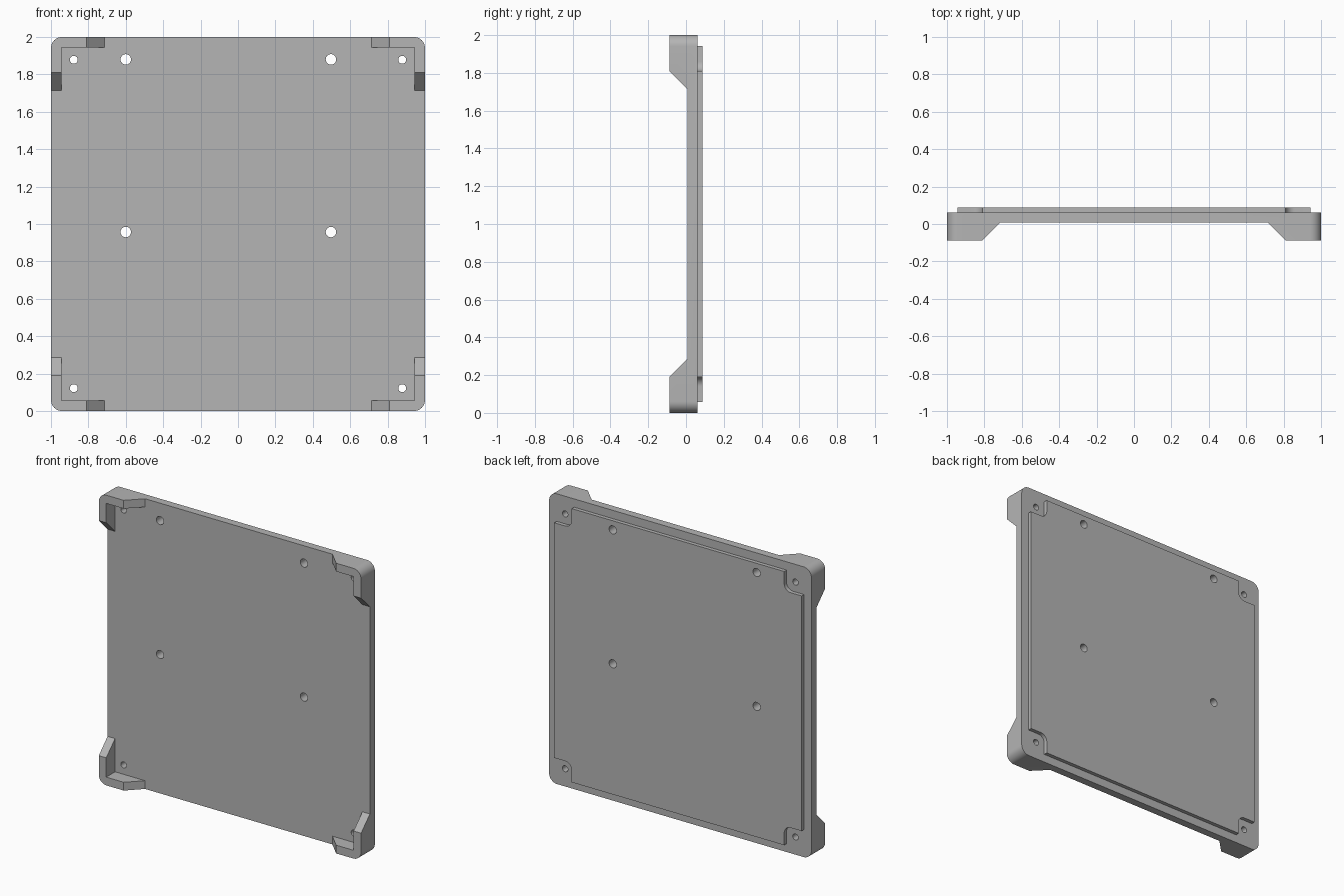
import bpy, bmesh, math
from mathutils import Vector

cube = bpy.data.objects.get("Cube")
if cube:
    bpy.data.objects.remove(cube, do_unlink=True)

# Main dimensions (x and z are measured from the middle of the plate)
HALF = 1.0
FRONT, FLOOR, BACK, PANEL_BACK = -0.088, 0.008, 0.062, 0.088
INNER = 0.943          # inside of the corner lips and edge of the back panel
NOTCH = 0.81           # start of the corner notches and of the lip ramps
RAMP_END = NOTCH - (FLOOR - FRONT)

grey = bpy.data.materials.new("plain grey")
grey.use_nodes = True
grey.diffuse_color = (0.46, 0.46, 0.46, 1)
grey.node_tree.nodes["Principled BSDF"].inputs["Base Color"].default_value = (0.46, 0.46, 0.46, 1)


def prism(name, points, place, depth):
    """Extrude a 2D outline; place(u, v) gives the 3D start of each point."""
    bm = bmesh.new()
    face = bm.faces.new([bm.verts.new(place(u, v)) for u, v in points])
    new = bmesh.ops.extrude_face_region(bm, geom=[face])["geom"]
    bmesh.ops.translate(bm, vec=depth, verts=[g for g in new if isinstance(g, bmesh.types.BMVert)])
    bmesh.ops.recalc_face_normals(bm, faces=bm.faces)
    mesh = bpy.data.meshes.new(name)
    bm.to_mesh(mesh)
    bm.free()
    mesh.materials.append(grey)
    obj = bpy.data.objects.new(name, mesh)
    bpy.context.collection.objects.link(obj)
    return obj


def slab(name, points, y0, y1):
    return prism(name, points, lambda u, v: Vector((u, y0, v + HALF)), Vector((0, y1 - y0, 0)))


def arc(cx, cz, r, start, end, steps=10):
    angles = [math.radians(start + (end - start) * i / steps) for i in range(steps + 1)]
    return [(cx + r * math.cos(a), cz + r * math.sin(a)) for a in angles]


def four_corners(corner):
    """Repeat one corner's outline by quarter turns."""
    points = []
    for _ in range(4):
        points += corner
        corner = [(-z, x) for x, z in corner]
    return points


def combine(target, tool, operation):
    mod = target.modifiers.new("join", "BOOLEAN")
    mod.operation, mod.solver, mod.object = operation, "EXACT", tool
    bpy.context.view_layer.objects.active = target
    bpy.ops.object.modifier_apply(modifier=mod.name)
    bpy.data.objects.remove(tool, do_unlink=True)


# Rounded square body, as deep as the corner lips
r = 0.06
cover = slab("cover_plate", four_corners(arc(HALF - r, HALF - r, r, 0, 90)), FRONT, BACK)

# Hollow the front inside the lips
square = four_corners([(INNER, INNER)])
combine(cover, slab("front_recess", square, FRONT - 0.1, FLOOR), "DIFFERENCE")

# Cut the sides away between the corners, leaving sloped lip ends
far = FRONT - 0.05
wide = NOTCH + 0.05
ramp = [(-RAMP_END, FLOOR), (RAMP_END, FLOOR), (wide, far), (-wide, far)]
combine(cover, prism("side_gap", ramp, lambda u, v: Vector((-1.2, v, u + HALF)),
                     Vector((2.4, 0, 0))), "DIFFERENCE")
combine(cover, prism("end_gap", ramp, lambda u, v: Vector((u, v, -0.2)),
                     Vector((0, 0, 2.4))), "DIFFERENCE")

# Raised back panel with filleted corner notches
f = 0.05
notch = [(INNER, NOTCH)] + arc(NOTCH + f, NOTCH + f, f, 270, 180) + [(NOTCH, INNER)]
combine(cover, slab("back_panel", four_corners(notch), BACK - 0.02, PANEL_BACK), "UNION")

# Corner screw holes and larger mounting holes
screw = 0.878
holes = [(sx * screw, sz * screw, 0.021) for sx in (-1, 1) for sz in (-1, 1)]
holes += [(x, z, 0.028) for x in (-0.6, 0.497) for z in (0.88, -0.043)]
for x, z, radius in holes:
    circle = arc(x, z, radius, 0, 360, 32)[:-1]
    combine(cover, slab("hole", circle, -0.2, 0.2), "DIFFERENCE")

# Smooth the rounded parts, keep edges sharp
bpy.ops.object.select_all(action="DESELECT")
cover.select_set(True)
bpy.context.view_layer.objects.active = cover
bpy.ops.object.shade_smooth_by_angle(angle=math.radians(30))
